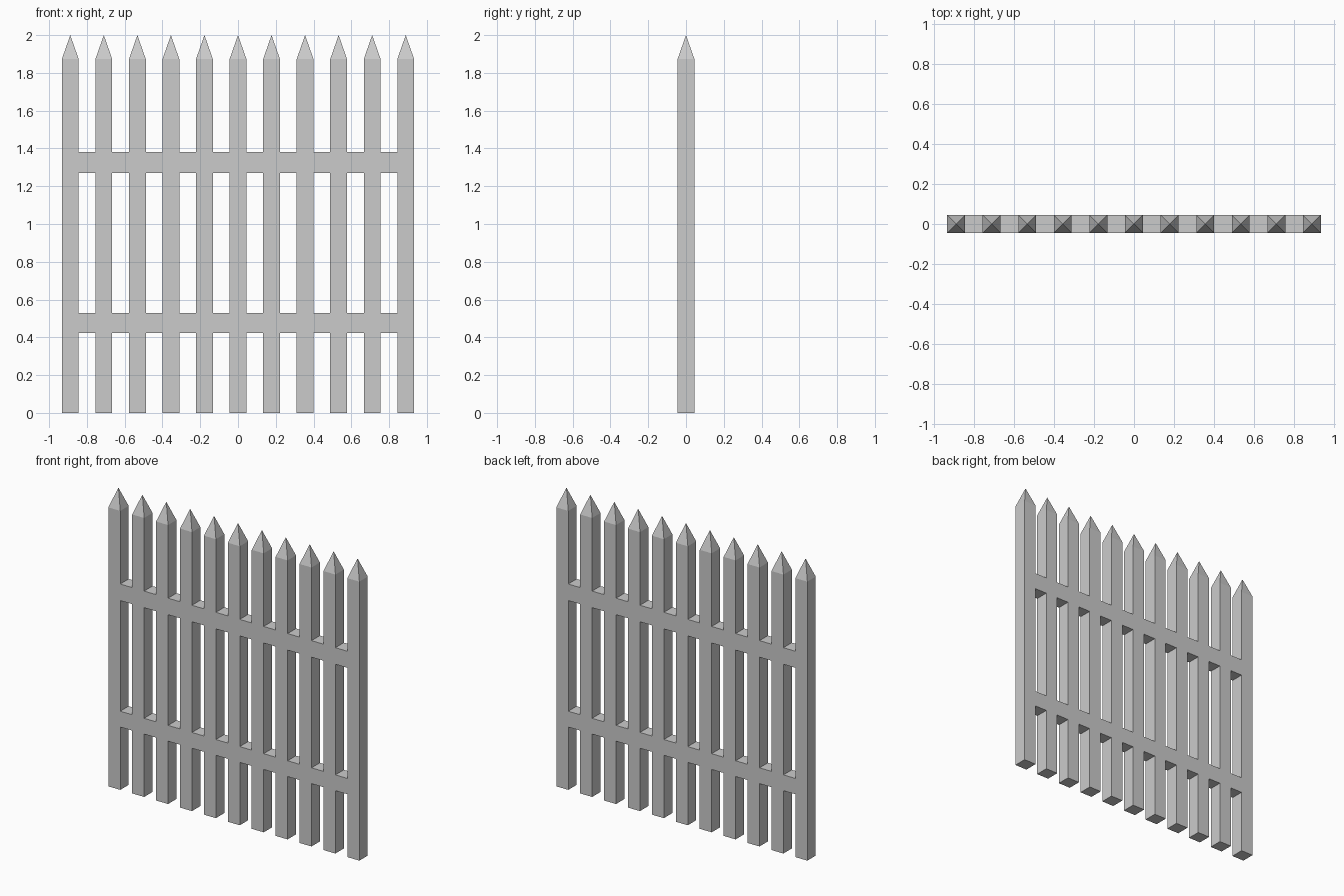
import bpy

if "Cube" in bpy.data.objects:
    bpy.data.objects.remove(bpy.data.objects["Cube"])

COUNT = 11
HALF = 0.0445                     # half width of a square picket
FIRST, LAST = -0.888, 0.888       # centres of the end pickets
STEP = (LAST - FIRST) / (COUNT - 1)
SHOULDER, TIP = 1.873, 2.0
RAILS = {"lower_rail": (0.422, 0.528), "upper_rail": (1.271, 1.382)}


def make_object(name, verts, faces):
    mesh = bpy.data.meshes.new(name)
    mesh.from_pydata(verts, [], faces)
    mesh.update()
    obj = bpy.data.objects.new(name, mesh)
    bpy.context.collection.objects.link(obj)
    return obj


def square(x, z):
    return [(x + sx * HALF, sy * HALF, z)
            for sx, sy in ((-1, -1), (1, -1), (1, 1), (-1, 1))]


# Pickets: square posts with pyramid points
for i in range(COUNT):
    x = FIRST + i * STEP
    verts = square(x, 0) + square(x, SHOULDER) + [(x, 0, TIP)]
    faces = [(3, 2, 1, 0)]
    for k in range(4):
        n = (k + 1) % 4
        faces += [(k, n, n + 4, k + 4), (k + 4, n + 4, 8)]
    make_object(f"picket_{i + 1}", verts, faces)

# Rails: spans flush with the pickets, filling each gap (ends hidden by pickets)
for name, (z0, z1) in RAILS.items():
    verts, faces = [], []
    for i in range(COUNT - 1):
        b = len(verts)
        x0 = FIRST + i * STEP + HALF
        x1 = FIRST + (i + 1) * STEP - HALF
        for x in (x0, x1):
            verts += [(x, -HALF, z0), (x, HALF, z0), (x, HALF, z1), (x, -HALF, z1)]
        for k in range(4):
            n = (k + 1) % 4
            faces.append((b + k, b + k + 4, b + n + 4, b + n)[::-1])
    make_object(name, verts, faces)
